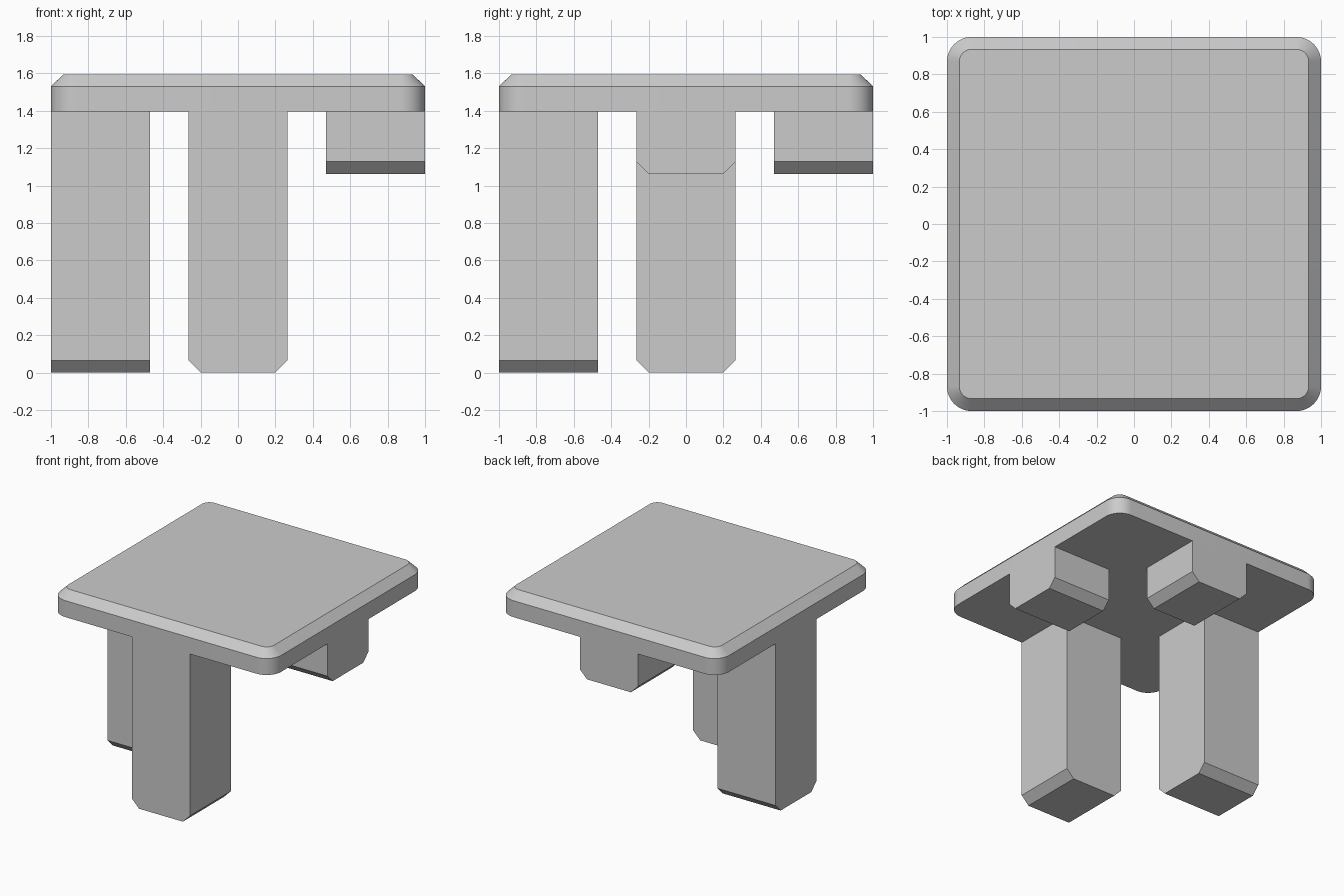
import bpy
import bmesh
from math import cos, sin, pi, radians

cube = bpy.data.objects.get("Cube")
if cube:
    bpy.data.objects.remove(cube)

UNDERSIDE, RIM, TOP = 1.395, 1.53, 1.595
CHAMFER = 0.066

grey = bpy.data.materials.new("plain grey")
grey.use_nodes = True
colour = (0.6, 0.6, 0.6, 1)
grey.diffuse_color = colour
grey.node_tree.nodes["Principled BSDF"].inputs["Base Color"].default_value = colour


def loft(name, rings):
    """Closed solid through a list of matching rings of points."""
    bm = bmesh.new()
    rows = [[bm.verts.new(p) for p in ring] for ring in rings]
    n = len(rows[0])
    for a, b in zip(rows, rows[1:]):
        for i in range(n):
            j = (i + 1) % n
            bm.faces.new((a[i], a[j], b[j], b[i]))
    bm.faces.new(rows[0][::-1])
    bm.faces.new(rows[-1])
    bmesh.ops.recalc_face_normals(bm, faces=bm.faces)
    mesh = bpy.data.meshes.new(name)
    bm.to_mesh(mesh)
    bm.free()
    mesh.materials.append(grey)
    obj = bpy.data.objects.new(name, mesh)
    bpy.context.collection.objects.link(obj)
    return obj


def rounded_square(half, radius, z, steps=12):
    ring = []
    for corner, (sx, sy) in enumerate([(1, 1), (-1, 1), (-1, -1), (1, -1)]):
        for k in range(steps + 1):
            a = (corner + k / steps) * pi / 2
            ring.append((sx * (half - radius) + radius * cos(a),
                         sy * (half - radius) + radius * sin(a), z))
    return ring


# Slab with rounded corners and a chamfered top edge
slab = loft("slab", [rounded_square(1, 0.132, UNDERSIDE),
                     rounded_square(1, 0.132, RIM),
                     rounded_square(1 - CHAMFER, 0.132 - CHAMFER, TOP)])
bpy.context.view_layer.objects.active = slab
slab.select_set(True)
bpy.ops.object.shade_smooth_by_angle(angle=radians(30))


# Legs flush with the slab edges, bottoms chamfered on two sides
def leg(name, turn, foot, half=0.265, inner=0.47):
    profile = [(-half, UNDERSIDE), (-half, foot + CHAMFER),
               (-half + CHAMFER, foot), (half - CHAMFER, foot),
               (half, foot + CHAMFER), (half, UNDERSIDE)]
    c, s = round(cos(turn)), round(sin(turn))
    loft(name, [[(c * x - s * y, s * x + c * y, z) for x, z in profile]
                for y in (-1, -inner)])


leg("front_leg", 0, 0)
leg("right_leg", -pi / 2, 0)
leg("left_short_leg", pi / 2, 1.063)
leg("back_short_leg", pi, 1.063)
